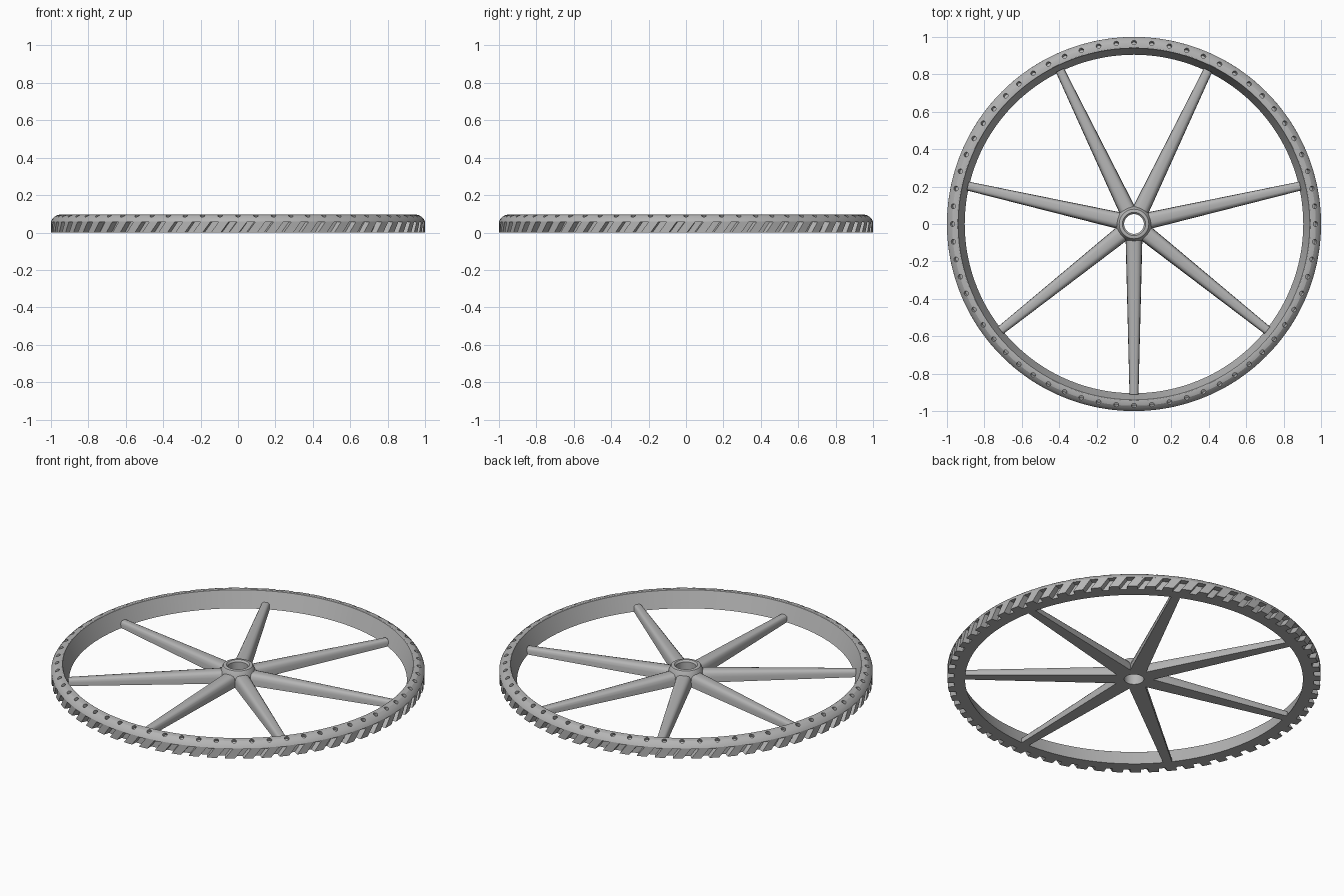
import bpy, bmesh, math
from mathutils import Matrix, Vector

cube = bpy.data.objects.get("Cube")
if cube:
    bpy.data.objects.remove(cube, do_unlink=True)

TAU = math.tau
TEETH = 64
SPOKES = 7

steel = bpy.data.materials.new("grey_metal")
steel.use_nodes = True
grey = (0.46, 0.46, 0.46, 1)
steel.diffuse_color = grey
steel.node_tree.nodes["Principled BSDF"].inputs["Base Color"].default_value = grey


def finish(bm, name):
    bmesh.ops.recalc_face_normals(bm, faces=bm.faces)
    mesh = bpy.data.meshes.new(name)
    bm.to_mesh(mesh)
    bm.free()
    mesh.materials.append(steel)
    obj = bpy.data.objects.new(name, mesh)
    bpy.context.collection.objects.link(obj)
    return obj


def smooth(obj, degrees):
    bpy.ops.object.select_all(action="DESELECT")
    obj.select_set(True)
    bpy.context.view_layer.objects.active = obj
    bpy.ops.object.shade_smooth_by_angle(angle=math.radians(degrees))


def loft(bm, rings, closed=False):
    """Join matching rings of points; cap the ends unless they close up."""
    rows = [[bm.verts.new(p) for p in ring] for ring in rings]
    n = len(rows[0])
    for i in range(len(rows) if closed else len(rows) - 1):
        a, b = rows[i], rows[(i + 1) % len(rows)]
        for j in range(n):
            k = (j + 1) % n
            bm.faces.new((a[j], a[k], b[k], b[j]))
    if not closed:
        bm.faces.new(rows[0])
        bm.faces.new(rows[-1])


def lathe(name, profile, segments):
    bm = bmesh.new()
    angles = [TAU * i / segments for i in range(segments)]
    loft(bm, [[(r * math.cos(a), r * math.sin(a), z) for r, z in profile]
              for a in angles], closed=True)
    return finish(bm, name)


def polar(r, a, z):
    return (r * math.cos(a), r * math.sin(a), z)


# Rim with a sloped inner wall, rounded shoulder and recessed tooth root
rim = lathe("rim", [(0.905, 0), (0.94, 0.093), (0.943, 0.095), (0.957, 0.095),
                    (0.972, 0.091), (0.985, 0.081), (0.995, 0.069),
                    (1.0, 0.06), (1.0, 0.055), (0.965, 0.055), (0.965, 0)], 128)

# Row of drilled holes around the shoulder
bm = bmesh.new()
for i in range(TEETH):
    place = (Matrix.Rotation(TAU * i / TEETH, 4, "Z")
             @ Matrix.Translation((0.971, 0, 0.09))
             @ Matrix.Rotation(math.radians(28), 4, "Y"))
    bmesh.ops.create_cone(bm, cap_ends=True, segments=12, radius1=0.013,
                          radius2=0.013, depth=0.04, matrix=place)
cutter = finish(bm, "hole_cutter")
cut = rim.modifiers.new("holes", "BOOLEAN")
cut.object = cutter
cut.solver = "EXACT"
bpy.context.view_layer.objects.active = rim
bpy.ops.object.modifier_apply(modifier=cut.name)
bpy.data.objects.remove(cutter, do_unlink=True)
smooth(rim, 22)

# Slanted teeth below the shoulder
bm = bmesh.new()
pitch = TAU / TEETH
steps = 3
for i in range(TEETH):
    rings = []
    for s in range(steps + 1):
        t = s / steps
        mid = pitch * i + 0.042 * (t - 0.5)
        z = 0.056 * t
        rings.append([polar(0.955, mid - pitch * 0.32, z),
                      polar(1.0, mid - pitch * 0.27, z),
                      polar(1.0, mid + pitch * 0.27, z),
                      polar(0.955, mid + pitch * 0.32, z)])
    loft(bm, rings)
teeth = finish(bm, "slanted_teeth")
smooth(teeth, 20)

# Hub with a flared side and a through bore
hub = lathe("hub", [(0.053, 0), (0.098, 0), (0.098, 0.04), (0.092, 0.06),
                    (0.084, 0.08), (0.079, 0.088), (0.074, 0.09),
                    (0.062, 0.09), (0.053, 0.08)], 48)
smooth(hub, 30)

# Tapered spokes: flat below, rounded above
half = [(1, 0), (0.96, 0.5), (0.85, 0.78), (0.66, 0.93), (0.35, 1)]
section = half + [(-x, z) for x, z in reversed(half)]
bm = bmesh.new()
for i in range(SPOKES):
    turn = Matrix.Rotation(TAU * i / SPOKES - math.pi / 2, 3, "Z")
    loft(bm, [[turn @ Vector((r, x * w, z * h)) for x, z in section]
              for r, w, h in ((0.07, 0.045, 0.065), (0.912, 0.024, 0.038))])
spokes = finish(bm, "spokes")
smooth(spokes, 35)
